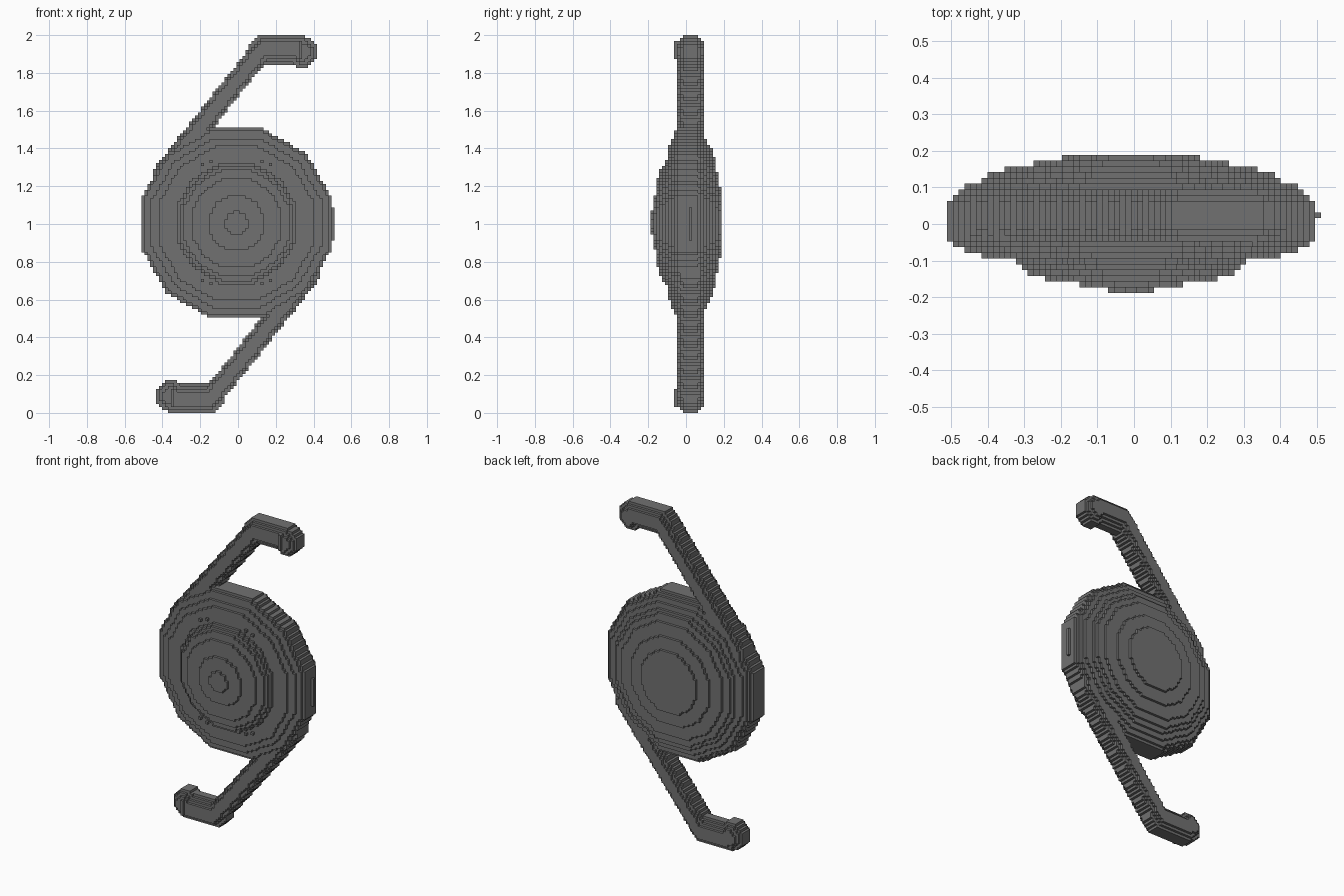
import bpy, bmesh, math
from mathutils import Vector

cube = bpy.data.objects.get("Cube")
if cube:
    bpy.data.objects.remove(cube, do_unlink=True)

H = 2 / 127                      # block size
CX, CZ = -0.008, 1.004           # disc centre
YC = 1.5 * H                     # mid depth of the arms

grey = bpy.data.materials.new("dark grey")
grey.use_nodes = True
COLOUR = (0.165, 0.165, 0.165, 1)
grey.diffuse_color = COLOUR
grey.node_tree.nodes["Principled BSDF"].inputs["Base Color"].default_value = COLOUR

# Disc radius of each block layer, from the front apex to the back plate
LAYERS = [0.06, 0.145, 0.24, 0.285, 0.305, 0.32, 0.41, 0.45, 0.49] \
    + [0.504] * 7 + [0.495, 0.48, 0.45, 0.415, 0.39, 0.35, 0.27, 0.19]


def twelve_sided(x, z):
    """Radius measured to the flats of a regular twelve-sided outline."""
    step = math.pi / 6
    a = math.atan2(z, x)
    return math.hypot(x, z) * math.cos(a - round(a / step) * step)


def in_disc(x, y, z):
    k = math.floor(y / H) + 12
    return 0 <= k < len(LAYERS) and twelve_sided(x - CX, z - CZ) <= LAYERS[k]


def in_bar(x, y, z, a, b, width, depth, chamfer):
    """Bar between two points in the x-z plane with chamfered edges and ends."""
    p, a, b = Vector((x, z)), Vector(a), Vector(b)
    d = (b - a).normalized()
    along = (p - a).dot(d)
    over = max(-along, along - (b - a).length, 0)
    side = abs((p - a).cross(d))
    v = abs(y - YC)
    u = max(side, over, (side + over) * 0.75)
    return u <= width and v <= depth and u + v <= width + depth - chamfer


def in_upper_arm(x, y, z):
    return (in_bar(x, y, z, (-0.40, 1.26), (0.12, 1.915), 0.056, 0.071, 0.03)
            or in_bar(x, y, z, (0.13, 1.922), (0.33, 1.922), 0.076, 0.071, 0.045))


def in_upper_tip(x, y, z):
    knob = in_bar(x, y, z, (0.34, 1.91), (0.345, 1.91), 0.077, 0.071, 0.04)
    ridge = abs(x - 0.323) < H / 2 and abs(z - 1.92) < 0.05 and -0.063 < y < YC
    return knob or ridge


def turned(test):
    """Same shape half-turned about the disc axis."""
    return lambda x, y, z: test(2 * CX - x, y, 2 - z)


def in_rim_tab(x, y, z):
    return 0.48 < x < 0.513 and abs(y - YC) < H / 2 and abs(z - 1) < 0.09


RIVETS = [(CX + 0.35 * math.cos(math.radians(t)), CZ + 0.35 * math.sin(math.radians(t)))
          for a in (60, 68, 112, 120) for t in (a, -a)]


def in_rivets(x, y, z):
    return -7 * H < y < -6 * H and any(
        abs(x - rx) < H / 2 and abs(z - rz) < H / 2 for rx, rz in RIVETS)


# Part name, test, x range and z range to fill
PARTS = [
    ("disc_body", in_disc, (-0.55, 0.55), (0.45, 1.55)),
    ("upper_arm", in_upper_arm, (-0.5, 0.45), (1.15, 2)),
    ("upper_arm_tip", in_upper_tip, (0.2, 0.45), (1.75, 2)),
    ("lower_arm", turned(in_upper_arm), (-0.45, 0.5), (0, 0.85)),
    ("lower_arm_tip", turned(in_upper_tip), (-0.45, -0.2), (0, 0.25)),
    ("rim_tab", in_rim_tab, (0.45, 0.55), (0.85, 1.15)),
    ("rivets", in_rivets, (-0.3, 0.3), (0.6, 1.4)),
]

# Fill every part with blocks, each block belonging to one part only
owner = {}
for name, test, (x0, x1), (z0, z1) in PARTS:
    for i in range(round(x0 / H), round(x1 / H) + 1):
        for k in range(round(z0 / H), min(round(z1 / H), 126) + 1):
            for j in range(-12, 12):
                if (i, j, k) not in owner and test(i * H, (j + 0.5) * H, (k + 0.5) * H):
                    owner[i, j, k] = name


def build_blocks(name):
    """Skin the blocks of one part with their exposed faces."""
    bm = bmesh.new()
    verts = {}

    def corner(c):
        if c not in verts:
            verts[c] = bm.verts.new(((c[0] - 0.5) * H, c[1] * H, c[2] * H))
        return verts[c]

    for cell, part in owner.items():
        if part != name:
            continue
        for axis in range(3):
            for sign in (0, 1):
                near = list(cell)
                near[axis] += 2 * sign - 1
                if tuple(near) in owner:
                    continue
                loop = []
                for s, t in ((0, 0), (1, 0), (1, 1), (0, 1)):
                    c = list(cell)
                    c[axis] += sign
                    c[(axis + 1) % 3] += s
                    c[(axis + 2) % 3] += t
                    loop.append(corner(tuple(c)))
                bm.faces.new(loop if sign else loop[::-1])
    mesh = bpy.data.meshes.new(name)
    bm.to_mesh(mesh)
    bm.free()
    mesh.materials.append(grey)
    bpy.context.collection.objects.link(bpy.data.objects.new(name, mesh))


for part in PARTS:
    build_blocks(part[0])
